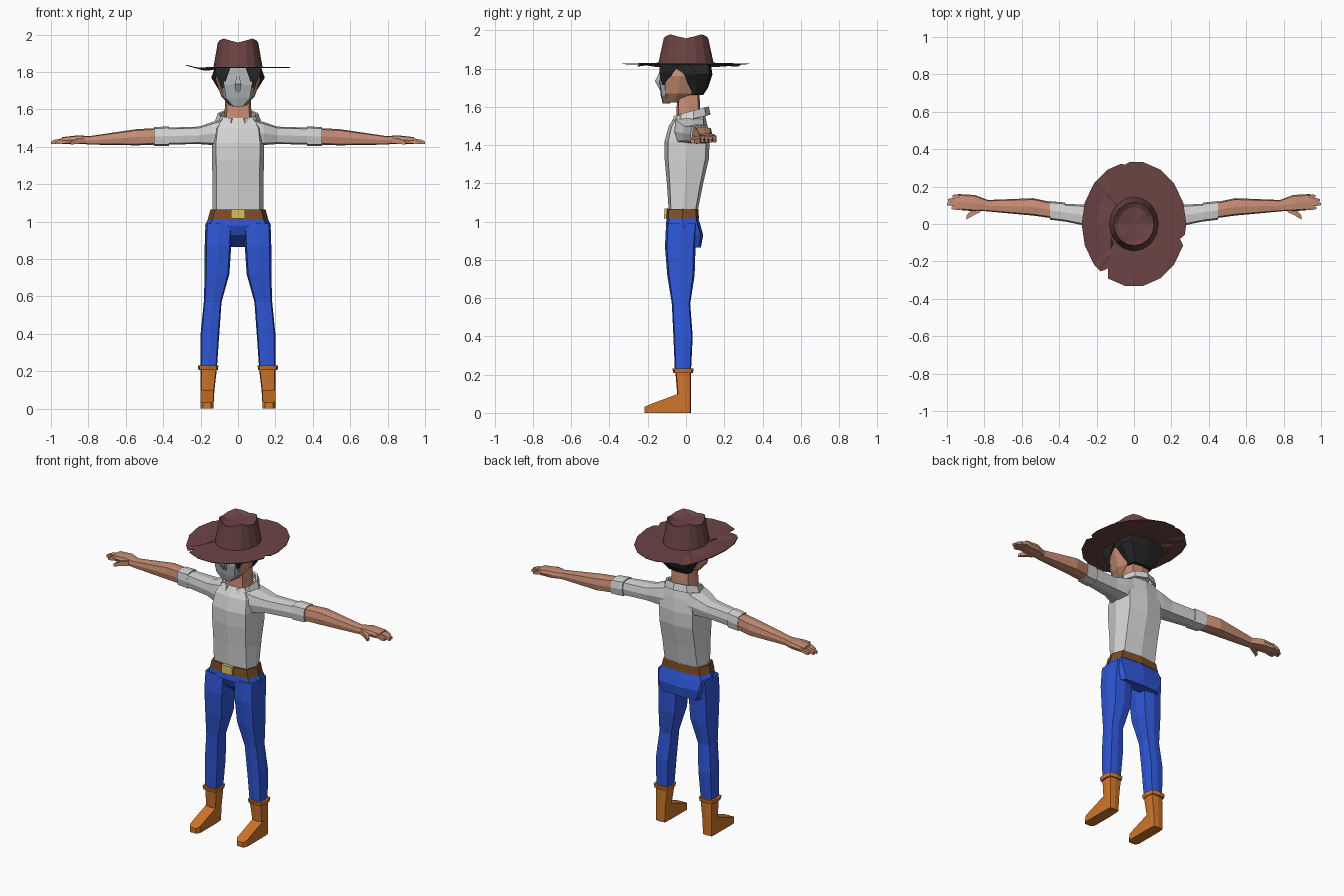
import bpy, bmesh, math


def material(name, rgb):
    m = bpy.data.materials.new(name)
    m.diffuse_color = (*rgb, 1)
    return m


HAT = material("dark red felt", (0.15, 0.056, 0.056))
HAIR = material("black hair", (0.018, 0.018, 0.018))
SKIN = material("skin", (0.58, 0.27, 0.175))
MASK = material("grey cloth", (0.42, 0.44, 0.45))
SHIRT = material("light grey shirt", (0.66, 0.66, 0.66))
BELT = material("brown leather", (0.2, 0.075, 0.02))
GOLD = material("brass", (0.65, 0.5, 0.11))
JEANS = material("blue denim", (0.028, 0.095, 0.68))
BOOT = material("tan leather", (0.62, 0.18, 0.023))


def finish(name, bm, mat, mirror=False):
    bmesh.ops.recalc_face_normals(bm, faces=bm.faces)
    me = bpy.data.meshes.new(name)
    bm.to_mesh(me)
    bm.free()
    me.materials.append(mat)
    ob = bpy.data.objects.new(name, me)
    bpy.context.collection.objects.link(ob)
    if mirror:
        ob.modifiers.new("mirror", "MIRROR").use_mirror_merge = False
    return ob


def skin_rings(bm, rings):
    """Bridge equal-length closed vertex rings with quads."""
    for r, s in zip(rings, rings[1:]):
        n = len(r)
        for i in range(n):
            j = (i + 1) % n
            bm.faces.new((r[i], r[j], s[j], s[i]))


def loft(name, mat, axis, stations, n=8, power=0.5, mirror=False):
    """Closed loft; each station is (position, a min, a max, b min, b max)."""
    bm = bmesh.new()
    rings = []
    for t, a0, a1, b0, b1 in stations:
        ring = []
        for i in range(n):
            ang = 2 * math.pi * i / n + (math.pi / 4 if n == 4 else 0)
            c, s = math.cos(ang), math.sin(ang)
            if n == 4:
                u, v = math.copysign(1, c), math.copysign(1, s)
            else:
                c, s = round(c, 6), round(s, 6)
                u = math.copysign(abs(c) ** power, c)
                v = math.copysign(abs(s) ** power, s)
            a = (a0 + a1) / 2 + u * (a1 - a0) / 2
            b = (b0 + b1) / 2 + v * (b1 - b0) / 2
            co = {"x": (t, a, b), "y": (a, t, b), "z": (a, b, t)}[axis]
            ring.append(bm.verts.new(co))
        rings.append(ring)
    skin_rings(bm, rings)
    bm.faces.new(rings[0])
    bm.faces.new(rings[-1])
    return finish(name, bm, mat, mirror)


# Hat brim: thin oval with one side bent and three torn notches
bm = bmesh.new()
N = 72
NOTCHES = {47: 0.87, 69: 0.92, 20: 0.96}
rings = []
for f, dz in ((0.42, 0.003), (0.72, 0.003), (1, 0.002), (1, -0.002), (0.72, -0.004), (0.42, -0.004)):
    ring = []
    for i in range(N):
        # snap the outline to 18 straight sides
        k, frac = divmod(i, 4)
        p = [2 * math.pi * (k + d) / 18 for d in (0, 1)]
        w = frac / 4
        x = 0.28 * ((1 - w) * math.cos(p[0]) + w * math.cos(p[1]))
        y = 0.336 * ((1 - w) * math.sin(p[0]) + w * math.sin(p[1]))
        g = f * (NOTCHES.get(i, 1) if f == 1 else 1)
        x, y = x * g, y * g
        bend = -0.013 + 0.25 * max(0, -x - 0.18) if x < -0.15 else 0
        ring.append(bm.verts.new((x, y, 1.825 + dz + bend)))
    rings.append(ring)
skin_rings(bm, rings)
bm.faces.new(rings[0])
bm.faces.new(rings[-1])
finish("hat_brim", bm, HAT)

# Hat crown with a wavy rim and sunken top
bm = bmesh.new()
rings = []
for rx, ry, z, wave in ((0.132, 0.146, 1.822, 0), (0.108, 0.116, 1.958, 0.021), (0.085, 0.09, 1.948, 0.01)):
    rings.append([bm.verts.new((rx * math.cos(a), ry * math.sin(a), z + wave * math.sin(2 * a) ** 2))
                  for a in (2 * math.pi * i / 16 for i in range(16))])
skin_rings(bm, rings)
bm.faces.new(rings[0])
mid = bm.verts.new((0, 0, 1.942))
for i in range(16):
    bm.faces.new((rings[2][i], rings[2][(i + 1) % 16], mid))
finish("hat_crown", bm, HAT)

# Head, hair, face cloth and neck
loft("head", SKIN, "z", [(1.622, -0.045, 0.045, -0.118, -0.01), (1.67, -0.09, 0.09, -0.12, 0.04),
                         (1.76, -0.12, 0.12, -0.12, 0.06), (1.82, -0.11, 0.11, -0.11, 0.06)])
loft("face_mask", MASK, "z", [(1.617, -0.03, 0.03, -0.122, -0.085), (1.66, -0.075, 0.075, -0.132, -0.08),
                              (1.73, -0.088, 0.088, -0.14, -0.085), (1.825, -0.086, 0.086, -0.125, -0.07)])
loft("nose", MASK, "z", [(1.69, -0.012, 0.012, -0.138, -0.12), (1.735, -0.018, 0.018, -0.163, -0.12),
                         (1.79, -0.004, 0.004, -0.134, -0.12)], n=4)
loft("hair", HAIR, "z", [(1.662, -0.075, 0.075, 0.01, 0.09), (1.7, -0.1, 0.1, 0.0, 0.115),
                         (1.77, -0.143, 0.143, -0.02, 0.138), (1.822, -0.125, 0.125, -0.1, 0.13)])
loft("fringe", HAIR, "z", [(1.715, 0.075, 0.085, -0.125, -0.1), (1.775, 0.058, 0.115, -0.139, -0.07),
                           (1.825, 0.04, 0.125, -0.137, -0.03)], n=4, mirror=True)
loft("neck", SKIN, "z", [(1.5, -0.08, 0.08, -0.055, 0.08), (1.57, -0.072, 0.072, -0.05, 0.075),
                         (1.68, -0.068, 0.068, -0.045, 0.07)])

# Shirt body and open collar
loft("shirt_body", SHIRT, "z", [(1.05, -0.137, 0.137, -0.09, 0.06), (1.2, -0.136, 0.136, -0.1, 0.09),
                                (1.33, -0.139, 0.139, -0.112, 0.12), (1.42, -0.14, 0.14, -0.112, 0.123),
                                (1.5, -0.13, 0.13, -0.09, 0.112), (1.555, -0.095, 0.095, -0.055, 0.1)])
bm = bmesh.new()
strip = []
for i in range(9):
    a = math.radians(-72 + 324 * i / 8)
    c, s = math.cos(a), math.sin(a)
    z = 1.575 + 0.025 * s
    strip.append((bm.verts.new((0.103 * c, 0.025 + 0.088 * s, z)),
                  bm.verts.new((0.118 * c, 0.025 + 0.098 * s, z - 0.042))))
for p, q in zip(strip, strip[1:]):
    bm.faces.new((p[0], q[0], q[1], p[1]))
collar = finish("collar", bm, SHIRT)
mod = collar.modifiers.new("thickness", "SOLIDIFY")
mod.thickness = 0.012
mod.offset = 0

# Arms: sleeve, rolled cuff, forearm
loft("sleeve", SHIRT, "x", [(0.08, -0.07, 0.105, 1.4, 1.55), (0.14, -0.055, 0.105, 1.41, 1.532),
                            (0.21, -0.02, 0.1, 1.415, 1.508), (0.4, 0.02, 0.11, 1.412, 1.502)], mirror=True)
loft("sleeve_cuff", SHIRT, "x", [(0.37, 0.013, 0.115, 1.405, 1.51), (0.448, 0.023, 0.122, 1.405, 1.505)], mirror=True)
loft("forearm", SKIN, "x", [(0.43, 0.03, 0.115, 1.412, 1.5), (0.54, 0.045, 0.138, 1.408, 1.495),
                            (0.79, 0.068, 0.128, 1.412, 1.458), (0.82, 0.07, 0.13, 1.415, 1.455)], mirror=True)

# Hands
loft("palm", SKIN, "x", [(0.78, 0.07, 0.128, 1.415, 1.455), (0.85, 0.068, 0.155, 1.414, 1.462),
                         (0.94, 0.075, 0.16, 1.416, 1.452)], mirror=True)
for i, tip in enumerate((0.975, 1.0, 0.995, 0.97)):
    y = 0.076 + 0.021 * i
    loft(f"finger_{i + 1}", SKIN, "x", [(0.92, y, y + 0.02, 1.424, 1.449), (tip - 0.02, y, y + 0.02, 1.416, 1.438),
                                        (tip, y + 0.004, y + 0.016, 1.414, 1.428)], n=4, mirror=True)
loft("thumb", SKIN, "x", [(0.82, 0.065, 0.1, 1.42, 1.45), (0.865, 0.043, 0.08, 1.415, 1.442),
                          (0.895, 0.024, 0.045, 1.412, 1.43)], n=4, mirror=True)

# Belt and buckle
loft("belt", BELT, "z", [(1.015, -0.161, 0.161, -0.107, 0.068), (1.066, -0.147, 0.147, -0.102, 0.064)])
loft("buckle", GOLD, "z", [(1.017, -0.037, 0.037, -0.115, -0.09), (1.068, -0.037, 0.037, -0.112, -0.09)], n=4)

# Trousers
loft("trouser_seat", JEANS, "z", [(0.865, -0.14, 0.14, 0.0, 0.078), (0.93, -0.168, 0.168, -0.085, 0.09),
                                  (0.98, -0.176, 0.176, -0.106, 0.076), (1.025, -0.156, 0.156, -0.1, 0.062)])
loft("trouser_leg", JEANS, "z", [(0.215, 0.113, 0.2, -0.058, 0.026), (0.4, 0.1, 0.2, -0.066, 0.035),
                                 (0.57, 0.088, 0.183, -0.074, 0.022), (0.72, 0.046, 0.178, -0.098, 0.045),
                                 (0.87, 0.036, 0.178, -0.11, 0.05), (0.99, 0.03, 0.174, -0.104, 0.06)],
     power=0.42, mirror=True)

# Boots
loft("boot_cuff", BOOT, "z", [(0.208, 0.108, 0.212, -0.066, 0.036), (0.232, 0.104, 0.215, -0.072, 0.04)], mirror=True)
loft("boot_shaft", BOOT, "z", [(0.0, 0.132, 0.2, -0.045, 0.026), (0.1, 0.126, 0.2, -0.046, 0.026),
                               (0.22, 0.112, 0.2, -0.056, 0.026)], power=0.35, mirror=True)
loft("boot_foot", BOOT, "y", [(-0.216, 0.145, 0.187, 0.0, 0.032), (-0.195, 0.13, 0.2, 0.0, 0.042),
                              (-0.04, 0.13, 0.2, 0.0, 0.1), (0.015, 0.133, 0.198, 0.0, 0.1)], n=4, mirror=True)
